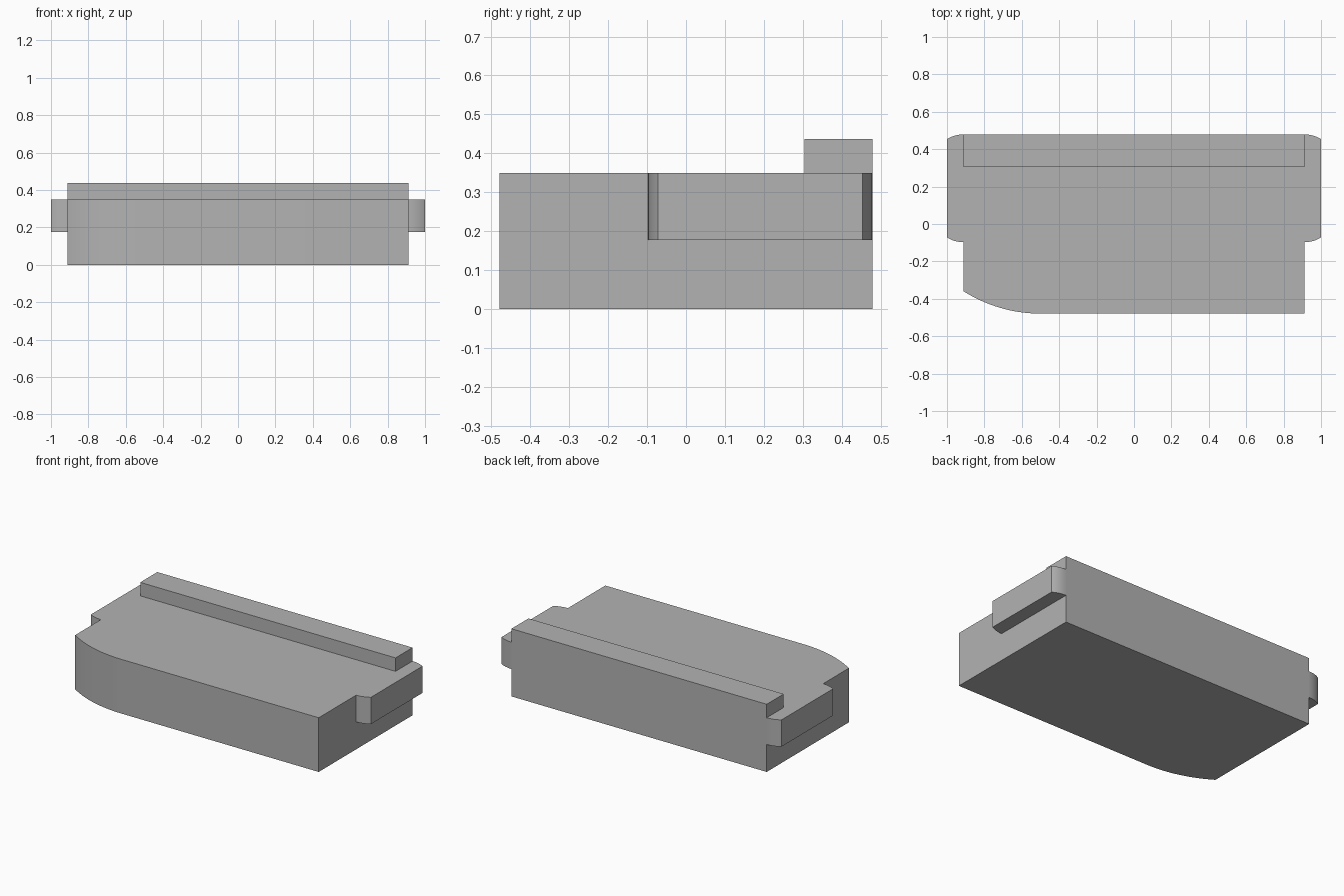
import bpy
import bmesh
from math import sin, asin, radians

cube = bpy.data.objects.get("Cube")
if cube:
    bpy.data.objects.remove(cube, do_unlink=True)

# Single grey material
grey = bpy.data.materials.new("mid grey")
grey.use_nodes = True
grey.diffuse_color = (0.45, 0.45, 0.45, 1)
bsdf = next(n for n in grey.node_tree.nodes if n.type == "BSDF_PRINCIPLED")
bsdf.inputs["Base Color"].default_value = grey.diffuse_color

HALF_W, HALF_D, TOP = 0.912, 0.479, 0.35
TAB_X, TAB_FRONT, TAB_BOTTOM = 1.0, -0.097, 0.177


def arc(x, y, dx, dy, steps):
    """Points leaving (x, y) along x and bending towards y by the offset (dx, dy)."""
    r = (dx * dx + dy * dy) / (2 * abs(dy))
    sweep = asin(abs(dx) / r)
    sx, sy = (1 if dx > 0 else -1), (1 if dy > 0 else -1)
    pts = []
    for i in range(steps + 1):
        a = sweep * i / steps
        pts.append((x + sx * r * sin(a), y + sy * 2 * r * sin(a / 2) ** 2))
    return pts


def prism(name, outline, bottom, top):
    """Extrude a flat outline upwards into a solid."""
    bm = bmesh.new()
    base = bm.faces.new([bm.verts.new((x, y, bottom)) for x, y in outline])
    out = bmesh.ops.extrude_face_region(bm, geom=[base], use_keep_orig=True)
    moved = [v for v in out["geom"] if isinstance(v, bmesh.types.BMVert)]
    bmesh.ops.translate(bm, verts=moved, vec=(0, 0, top - bottom))
    bmesh.ops.recalc_face_normals(bm, faces=bm.faces)
    mesh = bpy.data.meshes.new(name)
    bm.to_mesh(mesh)
    bm.free()
    mesh.materials.append(grey)
    obj = bpy.data.objects.new(name, mesh)
    bpy.context.collection.objects.link(obj)
    bpy.ops.object.select_all(action="DESELECT")
    obj.select_set(True)
    bpy.context.view_layer.objects.active = obj
    bpy.ops.object.shade_smooth_by_angle(angle=radians(30))
    return obj


# Main block with one long rounded front corner
corner = arc(-0.5, -HALF_D, 0.5 - HALF_W, 0.12, 16)
prism("body", [(HALF_W, HALF_D), (HALF_W, -HALF_D)] + corner + [(-HALF_W, HALF_D)],
      0, TOP)

# Side tabs with softly rounded ends
for side, name in ((1, "left_tab"), (-1, "right_tab")):
    reach = TAB_X - HALF_W
    front = arc(HALF_W, TAB_FRONT, reach, 0.025, 8)
    back = arc(HALF_W, HALF_D, reach, -0.025, 8)
    prism(name, [(side * x, y) for x, y in front + back[::-1]], TAB_BOTTOM, TOP)

# Raised rail along the back edge
prism("back_rail", [(-HALF_W, 0.305), (HALF_W, 0.305), (HALF_W, HALF_D), (-HALF_W, HALF_D)],
      TOP, 0.437)
